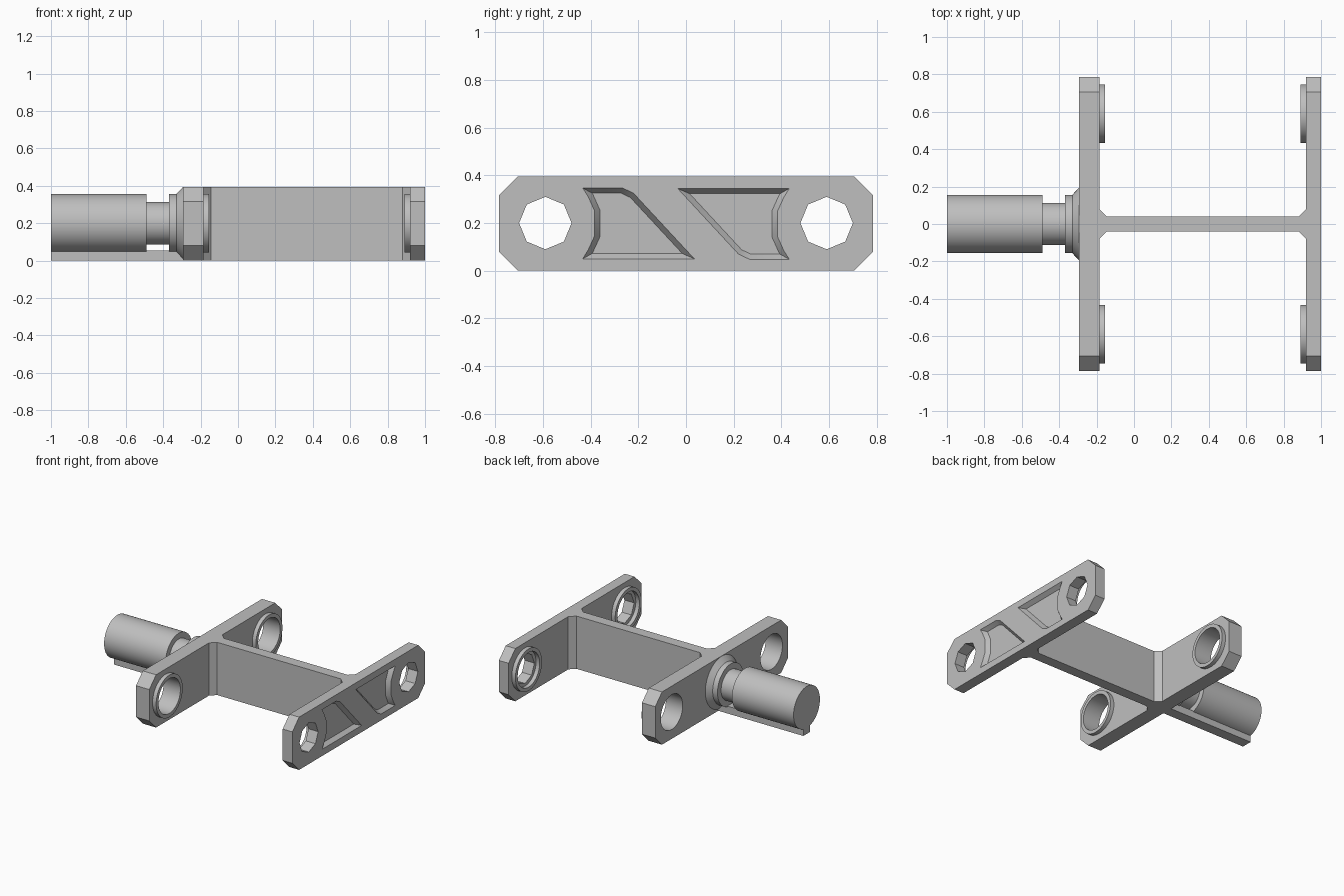
import bpy, bmesh
from math import sin, cos, pi
from mathutils import Vector

if "Cube" in bpy.data.objects:
    bpy.data.objects.remove(bpy.data.objects["Cube"])

H, MID = 0.395, 0.2
HOLE_Y = 0.59

grey = bpy.data.materials.new("plain grey")
grey.use_nodes = True
grey.diffuse_color = (0.52, 0.52, 0.52, 1)
grey.node_tree.nodes["Principled BSDF"].inputs["Base Color"].default_value = (0.52, 0.52, 0.52, 1)


def loft(name, rings, closed=False):
    """Skin equal loops of points; cap both ends unless the loft is closed."""
    bm = bmesh.new()
    loops = [[bm.verts.new(p) for p in ring] for ring in rings]
    pairs = list(zip(loops, loops[1:]))
    if closed:
        pairs.append((loops[-1], loops[0]))
    else:
        bm.faces.new(loops[0])
        bm.faces.new(loops[-1])
    for a, b in pairs:
        for i in range(len(a)):
            j = (i + 1) % len(a)
            bm.faces.new((a[i], a[j], b[j], b[i]))
    bmesh.ops.recalc_face_normals(bm, faces=bm.faces)
    mesh = bpy.data.meshes.new(name)
    bm.to_mesh(mesh)
    bm.free()
    mesh.materials.append(grey)
    ob = bpy.data.objects.new(name, mesh)
    bpy.context.collection.objects.link(ob)
    return ob


def circle(x, r, y=0, n=48):
    return [(x, y + r * cos(2 * pi * i / n), MID + r * sin(2 * pi * i / n)) for i in range(n)]


def smooth(ob):
    bpy.ops.object.select_all(action='DESELECT')
    ob.select_set(True)
    bpy.context.view_layer.objects.active = ob
    bpy.ops.object.shade_smooth_by_angle(angle=pi / 6)


def cut(ob, cutters):
    """Subtract the cutters, then discard them."""
    for c in cutters:
        c.hide_render = True
        mod = ob.modifiers.new("cut", 'BOOLEAN')
        mod.operation, mod.solver, mod.object = 'DIFFERENCE', 'EXACT', c
    graph = bpy.context.evaluated_depsgraph_get()
    mesh = bpy.data.meshes.new_from_object(ob.evaluated_get(graph))
    ob.modifiers.clear()
    ob.data = mesh
    for c in cutters:
        bpy.data.objects.remove(c)


def inset(pts, d):
    """Mitred inward offset of a counter-clockwise outline."""
    out = []
    for i, p in enumerate(pts):
        e1 = (p - pts[i - 1]).normalized()
        e2 = (pts[(i + 1) % len(pts)] - p).normalized()
        n1, n2 = Vector((-e1.y, e1.x)), Vector((-e2.y, e2.x))
        out.append(p + (n1 + n2) * d / (1 + n1.dot(n2)))
    return out


def end_plate(name, x0, x1, hole_r, sides):
    """Chamfered bar with a hole near each end."""
    w, c = 0.785, 0.08
    quarter = [(w, H - c), (w - c, H), (c - w, H), (-w, H - c)]
    outline = quarter + [(-y, H - z) for y, z in quarter]
    ob = loft(name, [[(x, y, z) for y, z in outline] for x in (x0, x1)])
    cut(ob, [loft("hole_cutter", [circle(x0 - 0.1, hole_r, s * HOLE_Y, sides),
                                  circle(x1 + 0.1, hole_r, s * HOLE_Y, sides)]) for s in (-1, 1)])
    return ob


inner_plate = end_plate("shaft_side_plate", -0.295, -0.185, 0.13, 48)
outer_plate = end_plate("outer_plate", 0.92, 1.0, 0.11, 8)

# Sloped pockets in the outer plate, the second turned half round
pocket = [Vector(p) for p in ((-0.433, 0.05), (0.035, 0.05), (-0.22, 0.325), (-0.266, 0.347),
                              (-0.433, 0.347), (-0.41, 0.31), (-0.383, 0.25),
                              (-0.383, 0.147), (-0.41, 0.088))]
cutters = []
for s in (1, -1):
    rings = []
    for x, d in ((1.01, -0.0073), (0.97, 0.022)):
        rings.append([(x, s * p.x, H / 2 + s * (p.y - H / 2)) for p in inset(pocket, d)])
    cutters.append(loft("pocket_cutter", rings))
cut(outer_plate, cutters)
for plate in (inner_plate, outer_plate):
    smooth(plate)

# Web between the plates, flared at both ends
half = [(-0.185, 0.08), (-0.145, 0.04), (0.88, 0.04), (0.92, 0.08)]
web = half + [(x, -y) for x, y in reversed(half)]
loft("web", [[(x, y, z) for x, y in web] for z in (0, H)])

# Raised rims around the holes on the facing sides
for label, x0, x1 in (("shaft_side", -0.185, -0.155), ("outer", 0.92, 0.89)):
    for side, s in (("back", 1), ("front", -1)):
        y = s * HOLE_Y
        smooth(loft(f"{label}_{side}_rim",
                    [circle(x0, 0.157, y), circle(x1, 0.157, y),
                     circle(x1, 0.13, y), circle(x0, 0.13, y)], closed=True))

# Turned shaft with neck, collar and cone
profile = [(-1, 0.156), (-0.49, 0.156), (-0.49, 0.113), (-0.37, 0.113),
           (-0.37, 0.156), (-0.33, 0.156), (-0.295, 0.193)]
smooth(loft("shaft", [circle(x, r) for x, r in profile]))

# Rail under the shaft
rail = [(-0.04, 0), (0.04, 0), (0.04, 0.055), (-0.04, 0.055)]
loft("shaft_rail", [[(x, y, z) for y, z in rail] for x in (-1, -0.295)])
